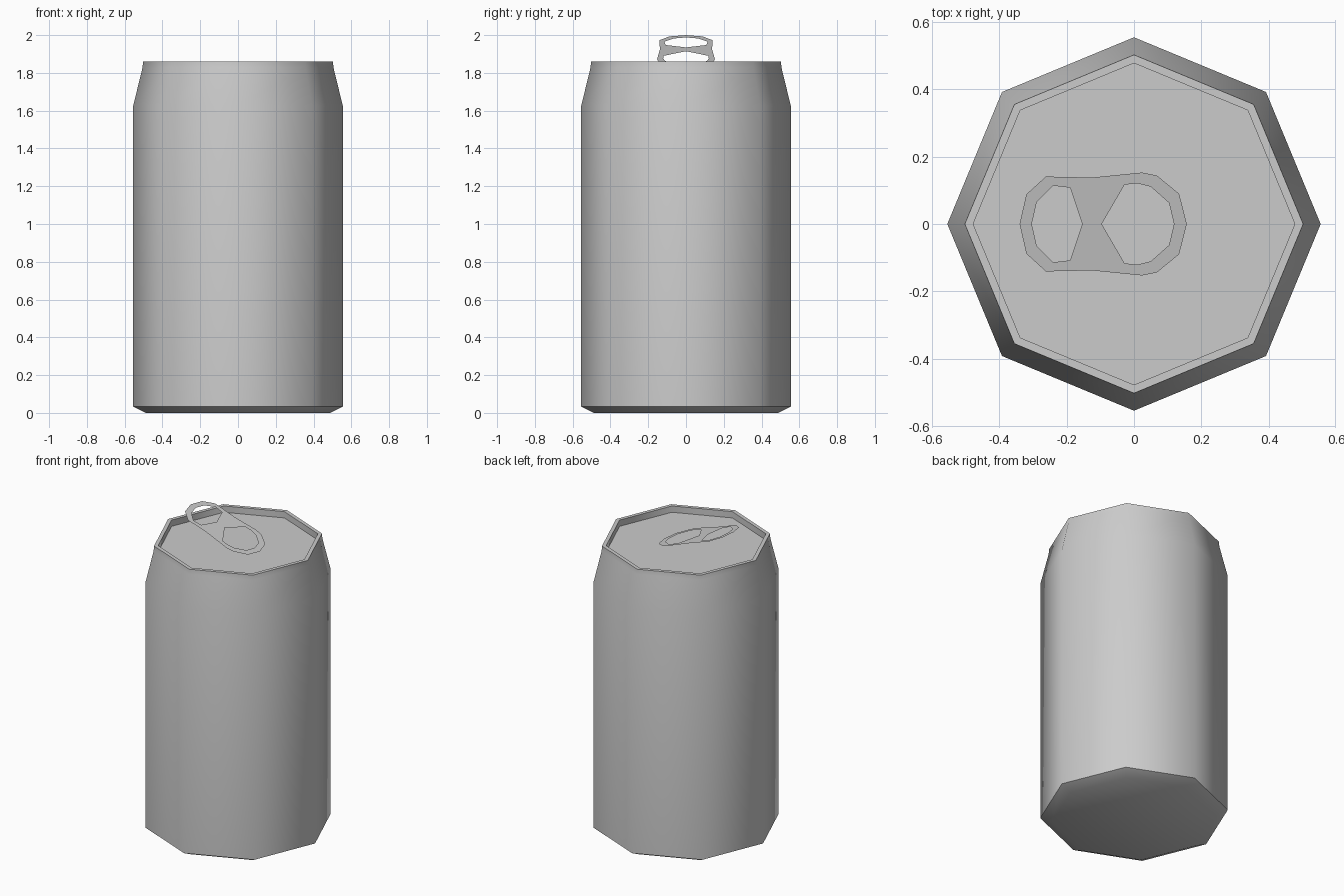
import bpy, bmesh, math

if "Cube" in bpy.data.objects:
    bpy.data.objects.remove(bpy.data.objects["Cube"], do_unlink=True)

SIDES = 8

metal = bpy.data.materials.new("brushed grey metal")
metal.use_nodes = True
GREY = (0.6, 0.6, 0.6, 1.0)
metal.diffuse_color = GREY
metal.node_tree.nodes["Principled BSDF"].inputs["Base Color"].default_value = GREY


def finish(bm, name):
    mesh = bpy.data.meshes.new(name)
    bm.to_mesh(mesh)
    bm.free()
    mesh.materials.append(metal)
    obj = bpy.data.objects.new(name, mesh)
    bpy.context.collection.objects.link(obj)
    bpy.ops.object.select_all(action='DESELECT')
    obj.select_set(True)
    bpy.context.view_layer.objects.active = obj
    bpy.ops.object.shade_smooth_by_angle(angle=math.radians(50))
    return obj


# Can shell: octagonal turned profile from the base to the recessed lid
profile = [(0.487, 0), (0.555, 0.033), (0.555, 1.625), (0.505, 1.83),
           (0.503, 1.861), (0.478, 1.861), (0.478, 1.82)]
bm = bmesh.new()
rings = []
for radius, z in profile:
    rings.append([bm.verts.new((radius * math.cos(math.tau * i / SIDES),
                                radius * math.sin(math.tau * i / SIDES), z))
                  for i in range(SIDES)])
for low, high in zip(rings, rings[1:]):
    for i in range(SIDES):
        j = (i + 1) % SIDES
        bm.faces.new((low[i], low[j], high[j], high[i]))
bm.faces.new(rings[0][::-1])
bm.faces.new(rings[-1])
finish(bm, "can_body")

# Pull tab: flat tilted sheet with two openings, half outlines mirrored in y
outline = [(-0.34, 0), (-0.32, 0.088), (-0.262, 0.141), (-0.125, 0.138),
           (0.024, 0.153), (0.068, 0.144), (0.134, 0.09), (0.157, 0)]
finger_hole = [(-0.304, 0), (-0.289, 0.066), (-0.241, 0.114), (-0.19, 0.108), (-0.154, 0)]
rivet_hole = [(-0.096, 0), (-0.028, 0.117), (0.01, 0.121), (0.05, 0.111),
              (0.104, 0.063), (0.119, 0)]
bm = bmesh.new()
for half in (outline, finger_hole, rivet_hole):
    loop = half + [(x, -y) for x, y in half[-2:0:-1]]
    verts = [bm.verts.new((x, y, 0)) for x, y in loop]
    for a, b in zip(verts, verts[1:] + verts[:1]):
        bm.edges.new((a, b))
bmesh.ops.triangle_fill(bm, use_beauty=True, edges=bm.edges[:], normal=(0, 0, 1))
bm.normal_update()
for face in bm.faces:
    if face.normal.z < 0:
        face.normal_flip()
for v in bm.verts:
    v.co.z = 2.0 - 0.35 * (v.co.x + 0.34)
finish(bm, "pull_tab")
